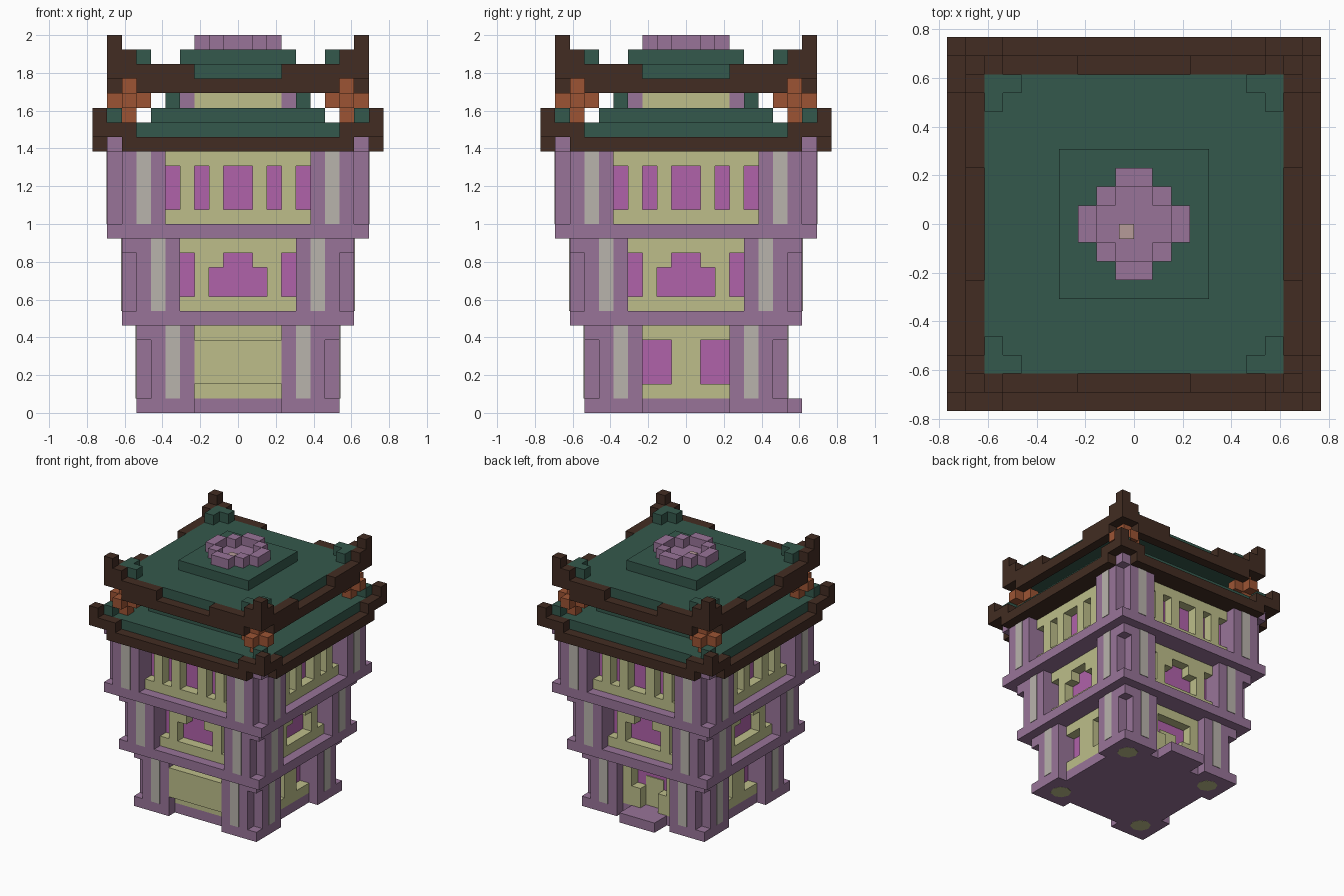
import bpy, bmesh
from mathutils import Matrix, Vector
from math import radians

if "Cube" in bpy.data.objects:
    bpy.data.objects.remove(bpy.data.objects["Cube"])

U = 1 / 13  # one block


def material(name, r, g, b):
    lin = [(c / 255 / 12.92 if c < 11 else ((c / 255 + 0.055) / 1.055) ** 2.4) for c in (r, g, b)]
    m = bpy.data.materials.new(name)
    m.use_nodes = True
    m.diffuse_color = (*lin, 1)
    m.node_tree.nodes["Principled BSDF"].inputs["Base Color"].default_value = (*lin, 1)
    return m


purple = material("mauve timber", 152, 116, 152)
yellow = material("straw plaster", 189, 190, 138)
magenta = material("magenta glass", 176, 98, 170)
grey = material("pale stone", 185, 180, 172)
green = material("roof green", 52, 88, 76)
brown = material("dark eave wood", 66, 44, 34)
orange = material("copper lantern", 156, 84, 52)
tan = material("dusty pink", 182, 155, 152)


def finish(name, mat, bm):
    me = bpy.data.meshes.new(name)
    bm.to_mesh(me)
    bm.free()
    me.materials.append(mat)
    ob = bpy.data.objects.new(name, me)
    bpy.context.scene.collection.objects.link(ob)
    return ob


def build(name, mat, boxes, turns=(0,)):
    """Boxes as (x0, x1, y0, y1, z0, z1) in blocks, repeated for each quarter turn."""
    bm = bmesh.new()
    for t in turns:
        rot = Matrix.Rotation(radians(90 * t), 4, 'Z')
        for x0, x1, y0, y1, z0, z1 in boxes:
            size = Vector((x1 - x0, y1 - y0, z1 - z0)) * U
            mid = Vector((x0 + x1, y0 + y1, z0 + z1)) * U / 2
            bmesh.ops.create_cube(bm, size=1, matrix=rot @ Matrix.Translation(mid) @ Matrix.Diagonal((*size, 1)))
    return finish(name, mat, bm)


ALL = (0, 1, 2, 3)


def both(a, b, *rest):
    """A box and its mirror in x."""
    return [(a, b, *rest), (-b, -a, *rest)]


def slab(h, z0, z1):
    return (-h, h, -h, h, z0, z1)


# Storey shells: corner pillars, brackets, stone stripes, window core
def storey(label, h, z):
    n, top = h - 4, z + 5
    build(label + "_pillars", purple, [(n, h - 1, n, h, z, top), (n, h, n, h - 1, z, top)], ALL)
    build(label + "_brackets", purple, [(n, h, n, h, top - 1, top)] if h < 9 else
          [(h - 2, h, h - 2, h, top, top + 1)], ALL)
    build(label + "_stripes", grey, both(h - 3, h - 2, -h - .05, -h + .2, z, top), ALL)
    build(label + "_window_core", magenta, [slab(h - 2, z, top)])


def wall(label, h, z, bars, turns=ALL):
    """Sill, lintel and bars of a wall one block behind the pillars."""
    n, d = h - 4, (1 - h, 2.01 - h)
    boxes = [(-n, n, *d, z, z + 1), (-n, n, *d, z + 4, z + 5)]
    for a, b, low, high in bars:
        boxes += both(a, b, *d, z + low, z + high)
    build(label, yellow, boxes, turns)


storey("ground", 7, 1)
storey("middle", 8, 7)
storey("upper", 9, 13)

# Foundation, floor bands and back step
build("foundation", purple, [slab(6, 0, 1)])
build("foundation_corners", purple, [(3, 7, 3, 7, 0, 1)], ALL)
build("back_step", purple, [(-2, 2, 5, 8, 0, 1)])
build("middle_band", purple, [slab(8, 6, 7)])
build("upper_band", purple, [slab(9, 12, 13)])

# Round footings under the corners
bm = bmesh.new()
for sx in (-1, 1):
    for sy in (-1, 1):
        place = Matrix.Translation((sx * 5 * U, sy * 5 * U, .003))
        bmesh.ops.create_cone(bm, cap_ends=True, segments=8, radius1=U, radius2=U, depth=.008, matrix=place)
finish("footings", yellow, bm)

# Walls with window openings
wall("ground_side_walls", 7, 1, [(0, 1, 1, 4)], (1, 3))
wall("ground_front_wall", 7, 1, [(0, 3, 1, 4)], (0,))
build("ground_front_panel", yellow, [(-3, 3, -7, -6, 2, 5)])
wall("middle_walls", 8, 7, [(2, 3, 1, 4), (1, 2, 3, 4)], ALL)
wall("upper_walls", 9, 13, [(1, 2, 1, 4), (3, 4, 1, 4)], ALL)

# Back wall with a stepped doorway
build("back_wall", yellow, both(1, 3, 5, 6, 1, 3) + both(2, 3, 5, 6, 3, 5) + [(-3, 3, 5, 6, 5, 6)])
build("door_leaf", yellow, [(-1, 1, 4.9, 5.1, 1, 4)])

# Lower roof
build("lower_eave", brown, [(-8, 8, -10, -8, 18, 19)] + both(7, 10, -10, -9, 19, 20)
      + [(9, 10, -10, -9, 20, 21)], ALL)
build("lower_ceiling", brown, [slab(8, 18, 19)])
build("lower_roof", green, [slab(9, 19, 20), slab(6, 20, 21)])
build("lower_roof_corners", green, [(8, 9, 8, 9, 20, 21)], ALL)

# Attic between the roofs
build("attic_wall", yellow, [slab(3.9, 21, 23)])
build("attic_posts", purple, [(3, 4, 3, 4, 21, 23)], ALL)
build("attic_brackets", green, [(4, 5, 4, 5, 21, 23)], ALL)

# Corner lanterns
build("lanterns", orange, [(6, 9, 7, 8, 21, 22), (7, 8, 6, 9, 21, 22), (7, 8, 7, 8, 20, 23)], ALL)

# Upper roof
build("upper_eave", brown, [(-7, 7, -9, -8, 22, 23)] + both(3, 9, -9, -8, 23, 24)
      + both(7, 9, -9, -8, 24, 25) + [(8, 9, -9, -8, 25, 26)], ALL)
build("upper_roof", green, [slab(8, 23, 24), slab(4, 24, 25)])
build("upper_roof_corners", green, [(7, 8, 6, 8, 24, 25), (6, 7, 7, 8, 24, 25)], ALL)

# Crown ring on the roof
build("crown_ring", purple, [(-1, 1, -3, -2, 25, 26), (1, 2, -2, -1, 25, 26)], ALL)
build("crown_floor", purple, [(-1, 1, -2, 2, 25, 25.1), (-2, 2, -1, 1, 25, 25.1)])
build("crown_stone", tan, [(-.8, 0, -.8, 0, 25, 25.2)])
